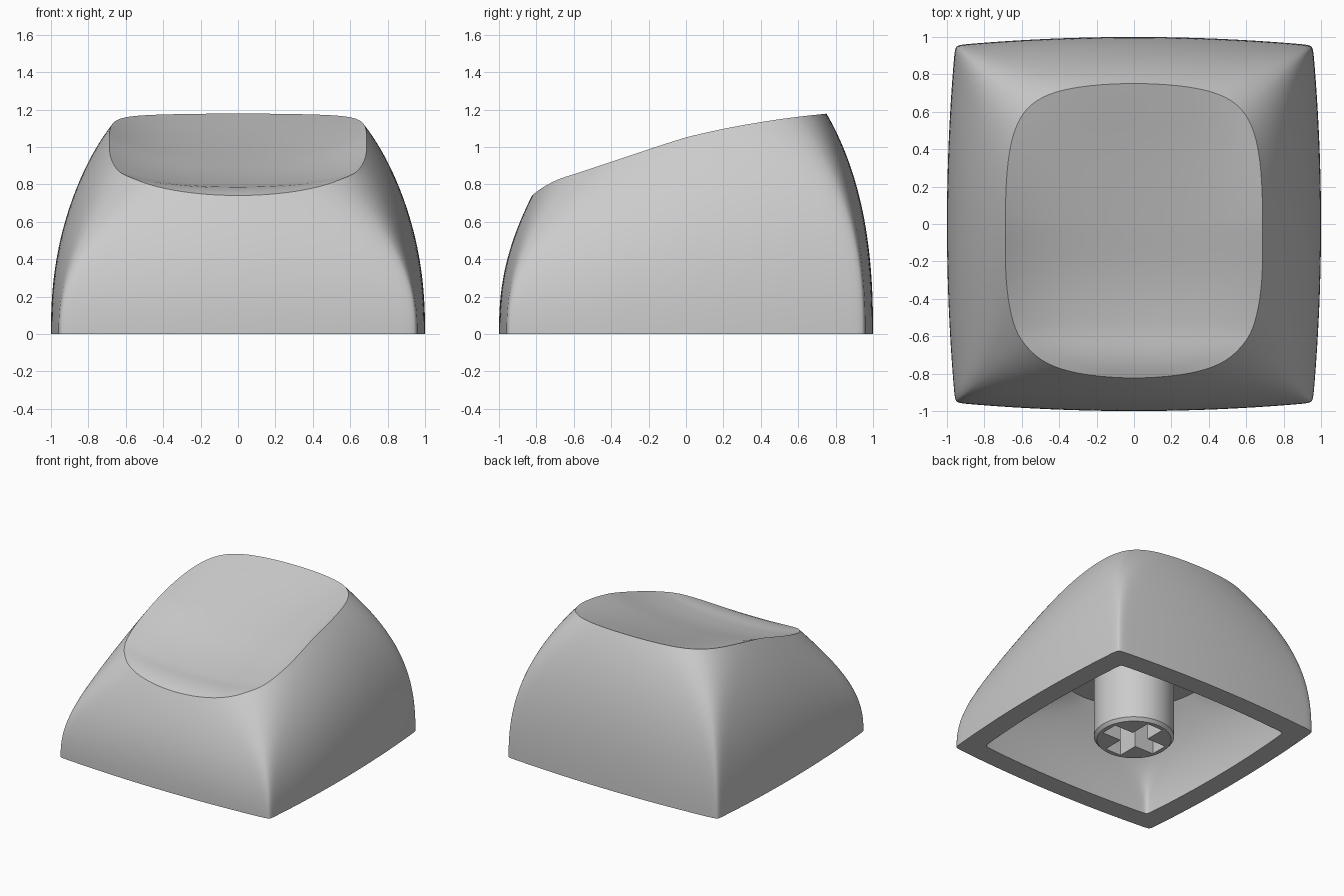
import bpy, bmesh, math

if "Cube" in bpy.data.objects:
    bpy.data.objects.remove(bpy.data.objects["Cube"])

# Lengthwise centre line of the dished top: (y, z)
DISH = [(-1, .62), (-.82, .742), (-.7, .78), (-.55, .795), (-.3, .846),
        (0, .935), (.4, 1.06), (.75, 1.178), (1, 1.26)]


def slope(i):
    a, b = DISH[max(i - 1, 0)], DISH[min(i + 1, len(DISH) - 1)]
    return (b[1] - a[1]) / (b[0] - a[0])


def dish(x, y):
    """Height of the scooped top surface."""
    i = 0
    while i < len(DISH) - 2 and y > DISH[i + 1][0]:
        i += 1
    (y0, z0), (y1, z1) = DISH[i], DISH[i + 1]
    h = y1 - y0
    u = (y - y0) / h
    z = ((1 + 2 * u) * (1 - u) ** 2 * z0 + u * (1 - u) ** 2 * h * slope(i)
         + u * u * (3 - 2 * u) * z1 + u * u * (u - 1) * h * slope(i + 1))
    return z + (.24 - .16 * y * y - .12 * max(y, 0)) * (.6 * x ** 2 + .9 * x ** 4)


def section(a, t, size, shrink, bulge_top, end_power, bow):
    """Point of the cross-section at angle a: bowed square below, rounder above."""
    c, s = abs(math.cos(a)), abs(math.sin(a))
    bulge = .048 + (bulge_top - .048) * t * t

    def side(p, q):          # distance to one bowed side
        k = bulge * q * q
        return 2 / (p + math.sqrt(p * p + 4 * k)) if p + k > 1e-9 else 1e6

    n = 1 / (1 / 90 + (1 / end_power - 1 / 90) * t ** 2.8)
    rx, ry = side(c, s), side(s, c)
    m = min(rx, ry)
    r = m * ((m / rx) ** n + (m / ry) ** n) ** (-1 / n)
    x, y = r * math.cos(a), r * math.sin(a)
    x *= size - shrink[0] * t ** bow
    y *= size - shrink[1 if y > 0 else 2] * t ** bow
    return x, y


def outer(a, t):
    x, y = section(a, t, 1, (.291, .268, .217), .135, 7, 2.4)
    return x, y, t * (1.02 + .26 * y)


def rim_t(a):
    """Where the side wall meets the dish."""
    lo, hi = .5, 1.3
    for _ in range(40):
        mid = (lo + hi) / 2
        x, y, z = outer(a, mid)
        if z < dish(x, y):
            lo = mid
        else:
            hi = mid
    return lo


def inner(a, t):
    x, y = section(a, t, .833, (.233, .233, .233), .048, 2.3, 2)
    return x, y, .63 * t


# Sample angles, denser near the four corners
angles = []
for q in range(4):
    for j in range(-16, 16):
        v = j / 16
        angles.append(math.radians(45 + 90 * q + 45 * math.copysign(abs(v) ** 1.7, v)))
tops = [rim_t(a) for a in angles]
rim = [outer(a, t) for a, t in zip(angles, tops)]

# Cap shell: dish, outer wall, bottom lip, cavity
loops = []
for i in range(1, 20):
    f = i / 20
    loops.append([(x * f, y * f, dish(x * f, y * f)) for x, y, z in rim])
for i in range(28, -1, -1):
    loops.append([outer(a, t * i / 28) for a, t in zip(angles, tops)])
for i in range(17):
    loops.append([inner(a, i / 16) for a in angles])

bm = bmesh.new()
rows = [[bm.verts.new(p) for p in loop] for loop in loops]
N = len(angles)
centre = bm.verts.new((0, 0, dish(0, 0)))
for j in range(N):
    k = (j + 1) % N
    bm.faces.new((centre, rows[0][j], rows[0][k]))
    for r0, r1 in zip(rows, rows[1:]):
        bm.faces.new((r0[j], r1[j], r1[k], r0[k]))
bm.faces.new(rows[-1])
bmesh.ops.recalc_face_normals(bm, faces=bm.faces)


def finish(name, bm):
    me = bpy.data.meshes.new(name)
    bm.to_mesh(me)
    bm.free()
    ob = bpy.data.objects.new(name, me)
    bpy.context.collection.objects.link(ob)
    return ob


def smooth(ob):
    bpy.ops.object.select_all(action='DESELECT')
    ob.select_set(True)
    bpy.context.view_layer.objects.active = ob
    bpy.ops.object.shade_smooth_by_angle(angle=math.radians(30))


smooth(finish("cap_shell", bm))

# Stem: round post with a chamfered foot
bm = bmesh.new()
rings = []
for r, z in [(.28, 0), (.302, .025), (.302, .66)]:
    rings.append([bm.verts.new((r * math.cos(i * math.tau / 64),
                                r * math.sin(i * math.tau / 64), z)) for i in range(64)])
for r0, r1 in zip(rings, rings[1:]):
    for i in range(64):
        j = (i + 1) % 64
        bm.faces.new((r0[i], r0[j], r1[j], r1[i]))
bm.faces.new(rings[0][::-1])
bm.faces.new(rings[-1])
stem = finish("stem", bm)

# Cross-shaped socket cut into the stem
W, L = .072, .245
plus = [(L, -W), (L, W), (W, W), (W, L), (-W, L), (-W, W),
        (-L, W), (-L, -W), (-W, -W), (-W, -L), (W, -L), (W, -W)]
bm = bmesh.new()
face = bm.faces.new([bm.verts.new((x, y, -.1)) for x, y in plus])
ext = bmesh.ops.extrude_face_region(bm, geom=[face])
bmesh.ops.translate(bm, vec=(0, 0, .56),
                    verts=[v for v in ext["geom"] if isinstance(v, bmesh.types.BMVert)])
bmesh.ops.recalc_face_normals(bm, faces=bm.faces)
cutter = finish("socket_cutter", bm)
cutter.hide_render = True
mod = stem.modifiers.new("socket", 'BOOLEAN')
mod.operation = 'DIFFERENCE'
mod.solver = 'EXACT'
mod.object = cutter
bpy.context.view_layer.objects.active = stem
bpy.ops.object.modifier_apply(modifier=mod.name)
bpy.data.objects.remove(cutter)
smooth(stem)
